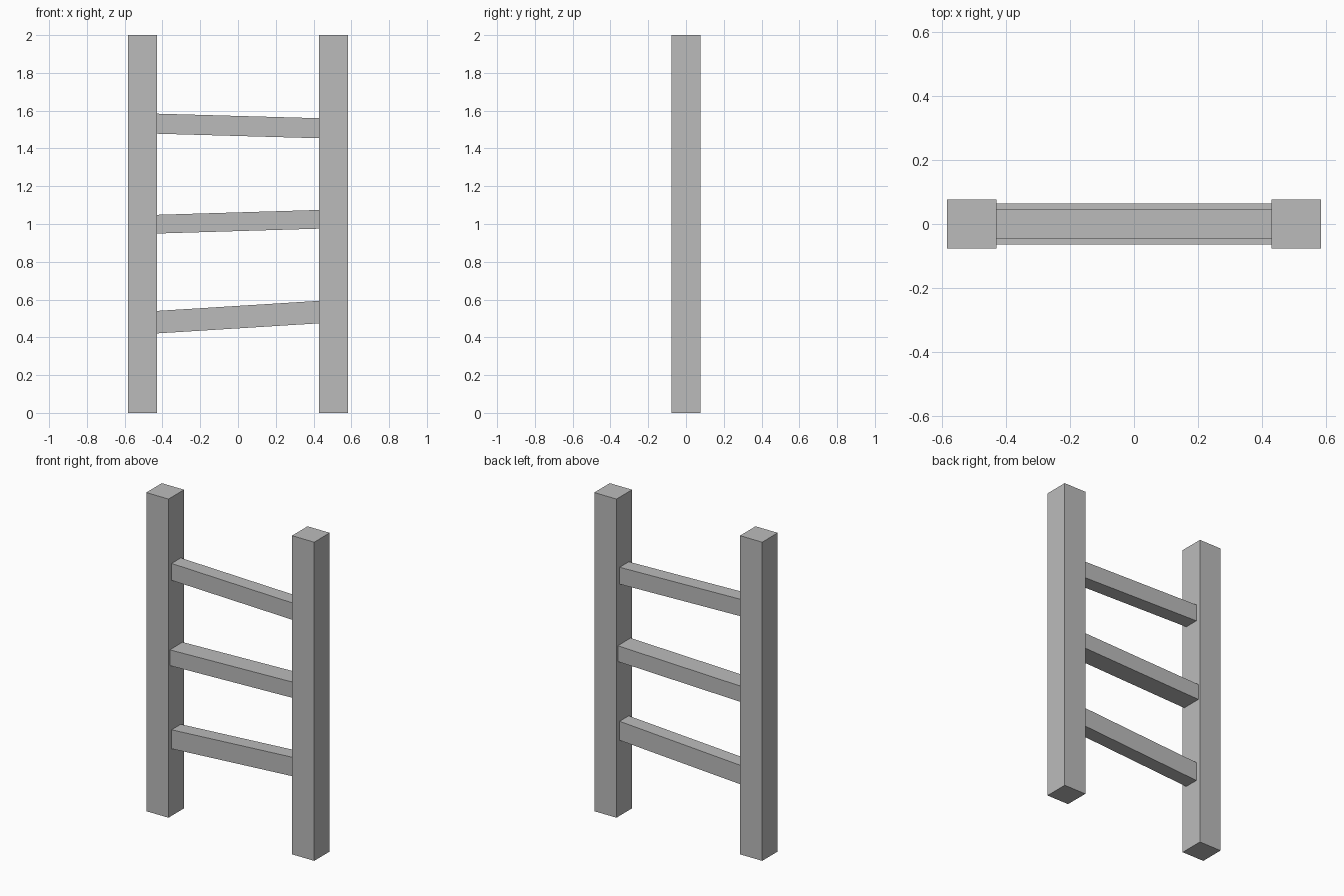
import bpy
import bmesh
from math import atan2, cos
from mathutils import Matrix, Vector

cube = bpy.data.objects.get("Cube")
if cube:
    bpy.data.objects.remove(cube, do_unlink=True)

grey = bpy.data.materials.new("plain grey")
grey.use_nodes = True
colour = (0.5, 0.5, 0.5, 1)
grey.diffuse_color = colour
grey.node_tree.nodes["Principled BSDF"].inputs["Base Color"].default_value = colour


def beam(name, centre, size, tilt=0.0):
    """Box with a z shear, so tilted rungs keep upright ends."""
    bm = bmesh.new()
    bmesh.ops.create_cube(bm, size=1)
    bmesh.ops.scale(bm, vec=size, verts=bm.verts)
    for v in bm.verts:
        v.co.z += v.co.x * tilt
    bmesh.ops.translate(bm, vec=centre, verts=bm.verts)
    mesh = bpy.data.meshes.new(name)
    bm.to_mesh(mesh)
    bm.free()
    mesh.materials.append(grey)
    obj = bpy.data.objects.new(name, mesh)
    bpy.context.collection.objects.link(obj)
    return obj


# Upright posts
POST = 0.154
POST_X = 0.506
for name, side in (("left_post", 1), ("right_post", -1)):
    beam(name, (side * POST_X, 0, 1), (POST, POST, 2))

# Uneven rungs, ends tucked into the posts: name, height, depth, thickness, slope
RUNG_LENGTH = 0.88
for name, z, depth, thick, slope in (
    ("lower_rung", 0.507, 0.091, 0.119, 0.062),
    ("middle_rung", 1.012, 0.127, 0.099, 0.03),
    ("upper_rung", 1.519, 0.091, 0.106, -0.028),
):
    beam(name, (0, 0, z), (RUNG_LENGTH, depth, thick), slope)
